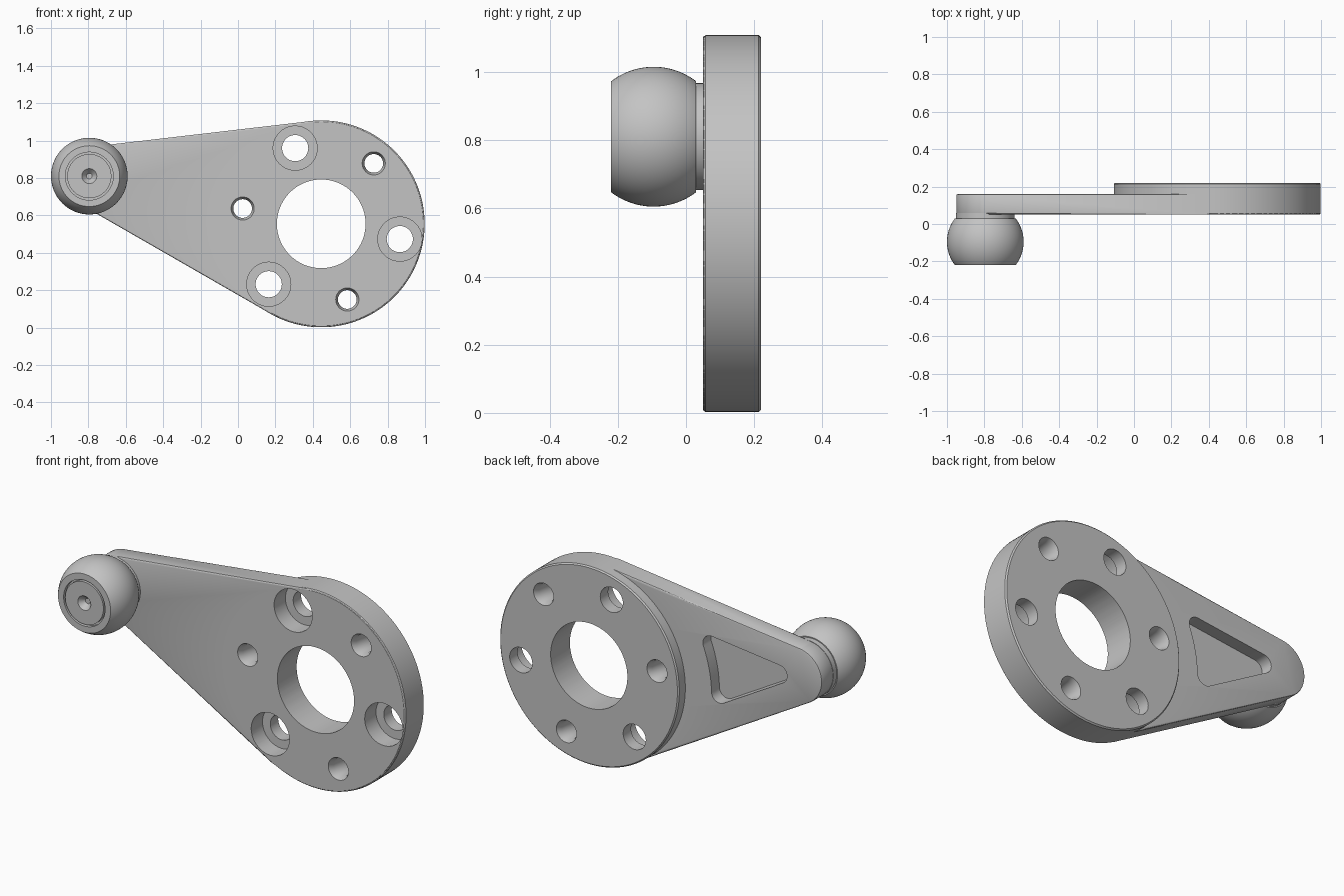
import bpy, bmesh
from math import cos, sin, radians, pi, sqrt, asin, atan2, degrees

if "Cube" in bpy.data.objects:
    bpy.data.objects.remove(bpy.data.objects["Cube"], do_unlink=True)

# Main dimensions: points are (x, z), thickness runs along y
HUB, HUB_R = (0.445, 0.555), 0.553
TIP, TIP_R = (-0.795, 0.81), 0.155
FRONT, ARM_BACK, HUB_BACK = 0.05, 0.16, 0.22

steel = bpy.data.materials.new("plain grey steel")
steel.use_nodes = True
grey = (0.55, 0.55, 0.55, 1)
steel.diffuse_color = grey
steel.node_tree.nodes["Principled BSDF"].inputs["Base Color"].default_value = grey


def polar(centre, radius, angle):
    a = radians(angle)
    return centre[0] + radius * cos(a), centre[1] + radius * sin(a)


def arc(centre, radius, start, end, steps):
    return [polar(centre, radius, start + (end - start) * i / steps) for i in range(steps + 1)]


def lathe(bm, centre, profile, segments):
    """Turn a closed (radius, y) profile about an axis along y."""
    rings = []
    for r, y in profile:
        if r == 0:
            rings.append([bm.verts.new((centre[0], y, centre[1]))] * segments)
            continue
        points = [polar(centre, r, 360 * i / segments) for i in range(segments)]
        rings.append([bm.verts.new((x, y, z)) for x, z in points])
    for a, b in zip(rings, rings[1:]):
        for i in range(segments):
            j = (i + 1) % segments
            bm.faces.new(list(dict.fromkeys((a[i], a[j], b[j], b[i]))))


def prism(bm, outline, y0, y1, chamfer=0):
    """Extrude an (x, z) outline along y, optionally softening its rims."""
    front = bm.faces.new([bm.verts.new((x, y0, z)) for x, z in outline])
    back = bmesh.ops.extrude_face_region(bm, geom=[front], use_keep_orig=True)["geom"]
    for v in back:
        if isinstance(v, bmesh.types.BMVert):
            v.co.y = y1
    if chamfer:
        rims = [e for e in bm.edges if abs(e.verts[0].co.y - e.verts[1].co.y) < 1e-6]
        bmesh.ops.bevel(bm, geom=rims, offset=chamfer, segments=2, profile=0.5, affect='EDGES')


def finish(bm, name):
    bmesh.ops.recalc_face_normals(bm, faces=bm.faces)
    mesh = bpy.data.meshes.new(name)
    bm.to_mesh(mesh)
    bm.free()
    mesh.materials.append(steel)
    ob = bpy.data.objects.new(name, mesh)
    bpy.context.collection.objects.link(ob)
    return ob


def select(ob):
    bpy.ops.object.select_all(action='DESELECT')
    ob.select_set(True)
    bpy.context.view_layer.objects.active = ob


def combine(ob, other, operation):
    mod = ob.modifiers.new(operation, 'BOOLEAN')
    mod.operation, mod.object, mod.solver = operation, other, 'EXACT'
    other.hide_render = True
    select(ob)
    bpy.ops.object.modifier_apply(modifier=mod.name)
    bpy.data.objects.remove(other, do_unlink=True)


# Directions of the arm axis and of its two tangent edges
dx, dz = TIP[0] - HUB[0], TIP[1] - HUB[1]
axis = degrees(atan2(dz, dx))
taper = degrees(asin((HUB_R - TIP_R) / sqrt(dx * dx + dz * dz)))
upper, lower = axis - 90 + taper, axis + 90 - taper

# Tapered arm plate
bm = bmesh.new()
hub_inner = HUB_R - 0.001
outline = arc(TIP, TIP_R, upper, lower, 32) + arc(HUB, hub_inner, lower, upper + 360, 60)
prism(bm, outline, FRONT, ARM_BACK, 0.008)
lever = finish(bm, "lever_plate")

# Thick round hub
bm = bmesh.new()
c = 0.007
lathe(bm, HUB, [(0, FRONT), (HUB_R - c, FRONT), (HUB_R, FRONT + c),
                (HUB_R, HUB_BACK - c), (HUB_R - c, HUB_BACK), (0, HUB_BACK)], 128)
combine(lever, finish(bm, "hub_disc"), 'UNION')

# Centre bore and ring of bolt holes, alternately counterbored and countersunk
bm = bmesh.new()
lathe(bm, HUB, [(0, 0), (0.237, 0), (0.237, 0.3), (0, 0.3)], 96)
for i in range(6):
    spot = polar(HUB, 0.428, 49 + 60 * i)
    if i % 2:
        hole = [(0, 0), (0.118, 0), (0.118, 0.15), (0.07, 0.15), (0.07, 0.3), (0, 0.3)]
    else:
        hole = [(0, 0.04), (0.066, 0.04), (0.05, 0.08), (0.05, 0.19), (0.066, 0.23), (0, 0.23)]
    lathe(bm, spot, hole, 40)
combine(lever, finish(bm, "hole_cutter"), 'DIFFERENCE')

# Rounded triangular pocket in the back of the arm
bm = bmesh.new()
ROUND, REACH, SPREAD = 0.05, 0.765, 10
nose = polar(HUB, 1.155, axis)
low, high = (polar(HUB, REACH, axis + s * SPREAD) for s in (1, -1))
pocket = arc(nose, ROUND, upper, lower, 12)
pocket += arc(low, ROUND, lower, axis + SPREAD + 180, 10)
pocket += arc(HUB, REACH - ROUND, axis + SPREAD, axis - SPREAD, 12)[1:-1]
pocket += arc(high, ROUND, axis - SPREAD - 180, upper, 10)
prism(bm, pocket, 0.09, 0.2)
combine(lever, finish(bm, "pocket_cutter"), 'DIFFERENCE')

# Truncated ball on a short neck, with a grooved pin face and centre dimple
bm = bmesh.new()
BALL_Y, BALL_R, FACE = -0.095, 0.205, -0.22
limit = asin((BALL_Y - FACE) / BALL_R)
profile = [(0, 0.06), (0.157, 0.06), (0.157, 0.03)]
for i in range(25):
    a = limit - 2 * limit * i / 24
    profile.append((BALL_R * cos(a), BALL_Y + BALL_R * sin(a)))
profile += [(0.128, FACE), (0.128, FACE + 0.02), (0.118, FACE + 0.02), (0.118, FACE),
            (0.04, FACE), (0.015, FACE + 0.03), (0, FACE + 0.03)]
lathe(bm, TIP, profile, 72)
ball = finish(bm, "ball_stud")

# Smooth curved walls, crisp rims
for ob in (lever, ball):
    select(ob)
    bpy.ops.object.shade_smooth_by_angle(angle=pi / 7)
